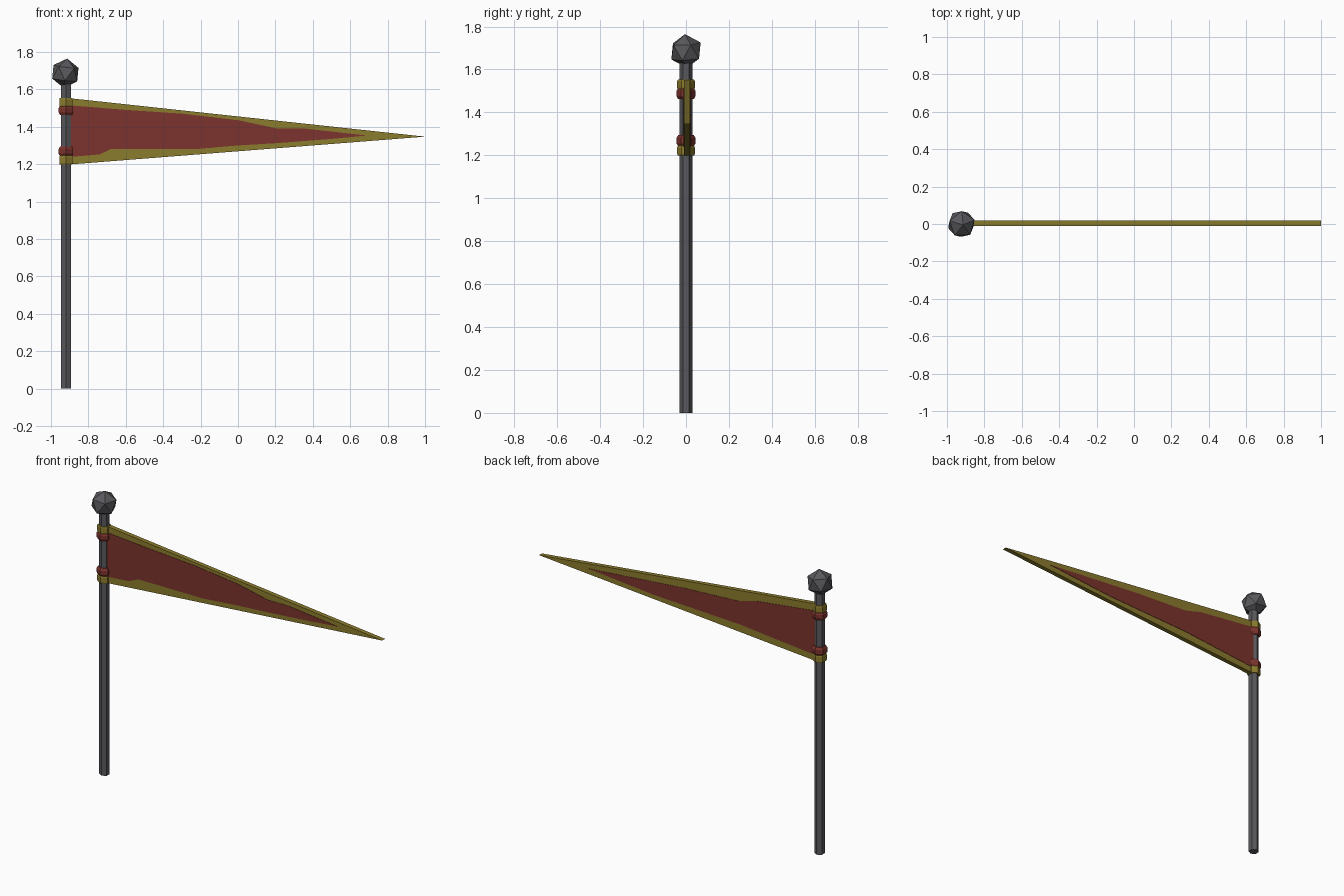
import bpy, bmesh, math
from mathutils import Matrix, Vector

if "Cube" in bpy.data.objects:
    bpy.data.objects.remove(bpy.data.objects["Cube"])

PX = -0.92  # pole x position


def mat(name, rgb):
    m = bpy.data.materials.new(name)
    m.diffuse_color = (*rgb, 1)
    m.use_nodes = True
    m.node_tree.nodes["Principled BSDF"].inputs["Base Color"].default_value = m.diffuse_color
    return m


GREY = mat("dark grey metal", (0.10, 0.10, 0.11))
RED = mat("dark red cloth", (0.20, 0.033, 0.026))
GOLD = mat("old gold cloth", (0.26, 0.20, 0.027))


def finish(name, bm, m):
    bmesh.ops.recalc_face_normals(bm, faces=bm.faces)
    me = bpy.data.meshes.new(name)
    bm.to_mesh(me)
    bm.free()
    me.materials.append(m)
    ob = bpy.data.objects.new(name, me)
    bpy.context.collection.objects.link(ob)
    return ob


def hex_stack(name, rings, m):
    """Six-sided column around the pole from (radius, z) rings, corners on the y axis."""
    bm = bmesh.new()
    loops = []
    for r, z in rings:
        loops.append([bm.verts.new((PX + r * math.sin(i * math.pi / 3),
                                    r * math.cos(i * math.pi / 3), z)) for i in range(6)])
    for a, b in zip(loops, loops[1:]):
        for i in range(6):
            j = (i + 1) % 6
            bm.faces.new((a[i], a[j], b[j], b[i]))
    bm.faces.new(loops[0])
    bm.faces.new(loops[-1])
    return finish(name, bm, m)


def slab(name, outline, y0, y1, m):
    """Flat plate from an x-z outline between two y depths."""
    bm = bmesh.new()
    f = bm.faces.new([bm.verts.new((x, y0, z)) for x, z in outline])
    ext = bmesh.ops.extrude_face_region(bm, geom=[f])
    vs = [v for v in ext["geom"] if isinstance(v, bmesh.types.BMVert)]
    bmesh.ops.translate(bm, verts=vs, vec=(0, y1 - y0, 0))
    bmesh.ops.triangulate(bm, faces=[f for f in bm.faces if len(f.verts) > 4])
    return finish(name, bm, m)


# pole
hex_stack("pole", [(0.03, 0), (0.03, 1.66)], GREY)

# faceted ball on top
bm = bmesh.new()
bmesh.ops.create_icosphere(bm, subdivisions=1, radius=0.079,
                           matrix=Matrix.Translation((-0.923, 0, 1.686))
                           @ Matrix.Rotation(0.12, 4, 'Y')
                           @ Matrix.Rotation(0.06, 4, 'X')
                           @ Matrix.Rotation(0.35, 4, 'Z'))
finish("pole_ball", bm, GREY)

# cloth loops tied round the pole
hex_stack("upper_gold_loop", [(0.038, 1.505), (0.041, 1.515), (0.041, 1.545), (0.038, 1.553)], GOLD)
hex_stack("lower_gold_loop", [(0.038, 1.199), (0.041, 1.206), (0.041, 1.235), (0.038, 1.245)], GOLD)
for name, z in (("upper_red_loop", 1.488), ("lower_red_loop", 1.268)):
    hex_stack(name, [(0.036, z - 0.026), (0.045, z - 0.012),
                     (0.045, z + 0.012), (0.036, z + 0.026)], RED)

# pennant with gold border
slab("pennant", [(-0.905, 1.553), (1.0, 1.347), (-0.905, 1.198)], -0.010, 0.018, GOLD)

# red fields, one shape for each side
slab("front_red_field",
     [(-0.905, 1.515), (-0.6, 1.49), (-0.3, 1.47), (0.0, 1.435), (0.21, 1.39), (0.36, 1.39),
      (0.69, 1.353), (0.5, 1.335), (0.2, 1.312), (0.0, 1.30), (-0.23, 1.28),
      (-0.68, 1.28), (-0.74, 1.252), (-0.905, 1.238)], -0.012, -0.009, RED)
slab("back_red_field",
     [(-0.905, 1.51), (-0.5, 1.463), (-0.38, 1.43), (0.0, 1.41), (0.66, 1.355),
      (0.2, 1.312), (-0.38, 1.287), (-0.905, 1.235)], 0.017, 0.020, RED)
